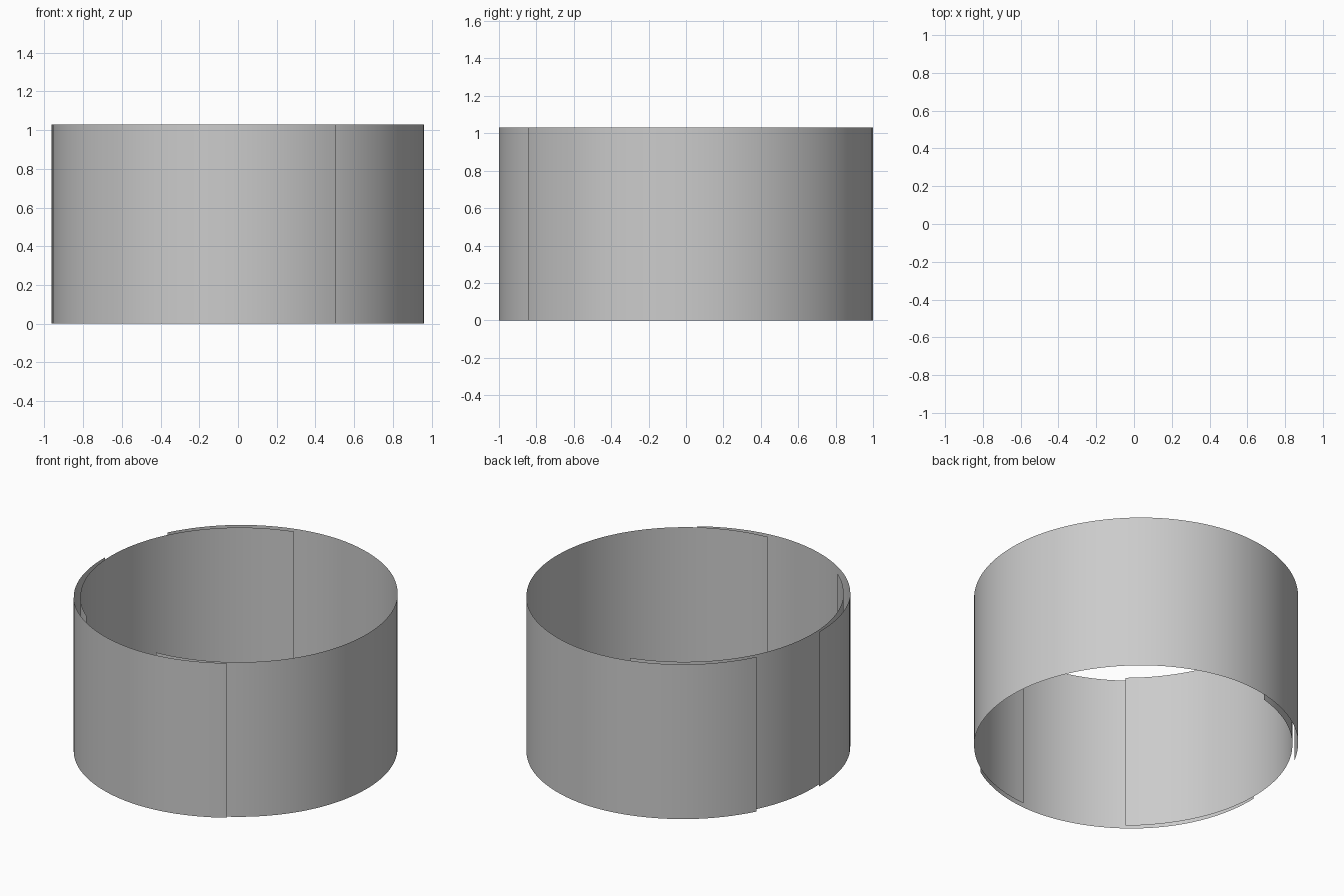
import bpy
import math

if "Cube" in bpy.data.objects:
    bpy.data.objects.remove(bpy.data.objects["Cube"])

HEIGHT = 1.03


def radius_at(keys, a):
    # smooth (Catmull-Rom style) interpolation of radius over angle
    n = len(keys)

    def slope(i):
        p, q = keys[max(i - 1, 0)], keys[min(i + 1, n - 1)]
        return (q[1] - p[1]) / (q[0] - p[0])

    for i in range(n - 1):
        (a0, r0), (a1, r1) = keys[i], keys[i + 1]
        if a <= a1 or i == n - 2:
            h = a1 - a0
            t = (a - a0) / h
            return ((2*t**3 - 3*t**2 + 1) * r0 + (t**3 - 2*t**2 + t) * h * slope(i)
                    + (3*t**2 - 2*t**3) * r1 + (t**3 - t**2) * h * slope(i + 1))


def curved_sheet(name, keys):
    # thin open wall panel swept around the z axis
    start, end = keys[0][0], keys[-1][0]
    n = round((end - start) / 3)
    verts, faces = [], []
    for i in range(n + 1):
        a = start + (end - start) * i / n
        r = radius_at(keys, a)
        x, y = r * math.cos(math.radians(a)), r * math.sin(math.radians(a))
        verts += [(x, y, 0), (x, y, HEIGHT)]
    for i in range(n):
        faces.append((2*i, 2*i + 2, 2*i + 3, 2*i + 1))
    mesh = bpy.data.meshes.new(name)
    mesh.from_pydata(verts, [], faces)
    mesh.update()
    for p in mesh.polygons:
        p.use_smooth = True
    obj = bpy.data.objects.new(name, mesh)
    bpy.context.collection.objects.link(obj)
    return obj


# three overlapping panels: (angle in degrees, radius)
curved_sheet("front_left_panel",
             [(181.5, .963), (215, .991), (245, 1.0), (270, 1.0), (301, .98)])
curved_sheet("right_panel",
             [(274, .962), (325, .965), (360, .96), (395, .963), (425, .983),
              (450, 1.0), (480, .998), (510.5, .985)])
curved_sheet("back_left_panel",
             [(104.5, .963), (145, .955), (180, .946), (215, .951), (233, .963)])
